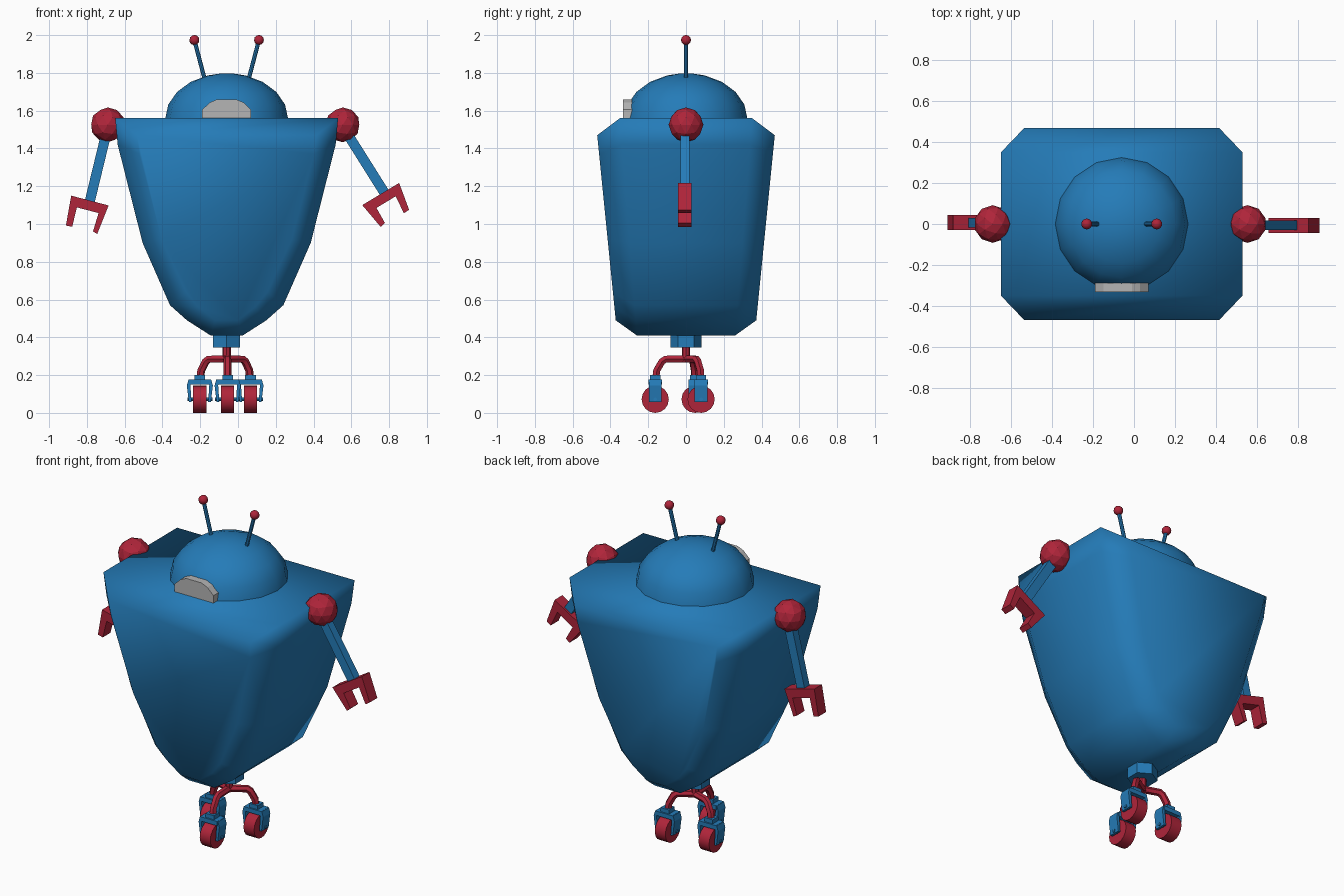
import bpy, bmesh, math
from mathutils import Vector

if "Cube" in bpy.data.objects:
    bpy.data.objects.remove(bpy.data.objects["Cube"])

CX = -0.06  # body axis


def material(name, rgb):
    m = bpy.data.materials.new(name)
    m.diffuse_color = (*rgb, 1)
    m.use_nodes = True
    m.node_tree.nodes["Principled BSDF"].inputs["Base Color"].default_value = m.diffuse_color
    return m


BLUE = material("blue", (0.018, 0.20, 0.48))
RED = material("red", (0.43, 0.018, 0.042))
GREY = material("light grey", (0.46, 0.46, 0.46))


def finish(name, bm, mat, angle=None):
    bmesh.ops.recalc_face_normals(bm, faces=bm.faces)
    me = bpy.data.meshes.new(name)
    bm.to_mesh(me)
    bm.free()
    me.materials.append(mat)
    ob = bpy.data.objects.new(name, me)
    bpy.context.collection.objects.link(ob)
    if angle is not None:
        bpy.ops.object.select_all(action='DESELECT')
        ob.select_set(True)
        bpy.context.view_layer.objects.active = ob
        bpy.ops.object.shade_smooth_by_angle(angle=math.radians(angle))
    return ob


def loft(name, rings, mat, angle=None):
    """Skin equal-length closed rings and cap both ends."""
    bm = bmesh.new()
    vs = [[bm.verts.new(p) for p in r] for r in rings]
    n = len(vs[0])
    for a, b in zip(vs, vs[1:]):
        for i in range(n):
            j = (i + 1) % n
            bm.faces.new((a[i], a[j], b[j], b[i]))
    bm.faces.new(vs[0])
    bm.faces.new(vs[-1])
    return finish(name, bm, mat, angle)


def prism(name, pts, y0, y1, mat):
    return loft(name, [[(x, y, z) for x, z in pts] for y in (y0, y1)], mat)


def rod(name, a, b, r, mat, seg=8, angle=40, spin=0.0):
    a, b = Vector(a), Vector(b)
    q = (b - a).to_track_quat('Z', 'Y')
    ring = [q @ Vector((r * math.cos(t), r * math.sin(t), 0))
            for t in (spin + 2 * math.pi * i / seg for i in range(seg))]
    return loft(name, [[a + p for p in ring], [b + p for p in ring]], mat, angle)


def bar(name, a, b, w, y0, y1, mat):
    """Square bar between two (x, z) points."""
    a, b = Vector(a), Vector(b)
    d = (b - a).normalized() * w / 2
    n = Vector((-d.y, d.x))
    return prism(name, [a + n, b + n, b - n, a - n], y0, y1, mat)


def box(name, c, s, mat):
    x, y, z = c
    w, d, h = (v / 2 for v in s)
    return prism(name, [(x - w, z - h), (x + w, z - h), (x + w, z + h), (x - w, z + h)],
                 y - d, y + d, mat)


def ball(name, c, r, sub, mat, angle=None):
    bm = bmesh.new()
    bmesh.ops.create_icosphere(bm, subdivisions=sub, radius=r)
    bmesh.ops.translate(bm, verts=bm.verts, vec=c)
    return finish(name, bm, mat, angle)


# Body: U-shaped profile, chamfered at front and back, deeper at the top
outer = [(.59, 1.56), (.577, 1.42), (.445, .90), (.30, .57), (.21, .49), (.085, .41)]
inner = [(.475, 1.47), (.462, 1.37), (.345, .92), (.215, .64), (.15, .56), (.06, .49)]


def y_outer(z):
    return .35 - .078 * (1.56 - z)


def y_inner(z):
    return .47 - .10 * (1.47 - z)


def body_ring(half, depth, side):
    pts = half + [(-x, z) for x, z in reversed(half)]
    return [(CX + x, side * depth(z), z) for x, z in pts]


loft("body", [body_ring(inner, y_inner, -1), body_ring(outer, y_outer, -1),
              body_ring(outer, y_outer, 1), body_ring(inner, y_inner, 1)], BLUE, 180)

# Dome head
rings = []
for t in (0, 18, 36, 54, 72, 84):
    c, s = math.cos(math.radians(t)), math.sin(math.radians(t))
    rings.append([(CX + .325 * c * math.cos(k * math.pi / 8),
                   .325 * c * math.sin(k * math.pi / 8), 1.558 + .24 * s) for k in range(16)])
loft("dome_head", rings, BLUE, 45)

# Face plate
prism("face_plate", [(-.19, 1.56), (-.19, 1.605), (-.15, 1.643), (-.11, 1.66), (-.01, 1.66),
                     (.03, 1.643), (.07, 1.605), (.07, 1.56)], -.333, -.287, GREY)

# Antennae, shoulders
for side, label in ((-1, "left"), (1, "right")):
    tip = (CX + side * .171, 0, 1.974)
    rod(label + "_antenna", (CX + side * .112, 0, 1.75), tip, .011, BLUE)
    ball(label + "_antenna_ball", tip, .027, 2, RED, 60)
    ball(label + "_shoulder", (-.0675 + side * .622, 0, 1.525), .092, 2, RED)

# Arms and claws
bar("left_arm", (-.69, 1.51), (-.787, 1.11), .053, -.018, .03, BLUE)
bar("right_arm", (.565, 1.50), (.785, 1.15), .053, -.03, .018, BLUE)
prism("left_claw", [(-.883, 1.15), (-.685, 1.098), (-.745, .948), (-.768, .96), (-.738, 1.058),
                    (-.853, 1.088), (-.878, .985), (-.911, .992)], -.03, .043, RED)
prism("right_claw", [(.853, 1.217), (.658, 1.10), (.755, .985), (.778, 1.005), (.733, 1.085),
                     (.835, 1.147), (.878, 1.057), (.906, 1.075)], -.043, .03, RED)

# Neck and stem
rod("neck", (CX, 0, .345), (CX, 0, .43), .083, BLUE, 6, 30, math.pi / 2)
rod("stem", (CX, 0, .27), (CX, 0, .36), .022, RED)


def leg(name, x, y):
    cu = bpy.data.curves.new(name, 'CURVE')
    cu.dimensions = '3D'
    cu.bevel_depth, cu.bevel_resolution, cu.use_fill_caps = .021, 1, True
    sp = cu.splines.new('POLY')
    path = [(0, .285), (.66, .285), (.78, .272), (.95, .225), (.98, .185)]
    sp.points.add(len(path) - 1)
    for p, (f, z) in zip(sp.points, path):
        p.co = (CX + (x - CX) * f, y * f, z, 1)
    tmp = bpy.data.objects.new(name + "_curve", cu)
    bpy.context.collection.objects.link(tmp)
    bpy.context.view_layer.update()
    bm = bmesh.new()
    bm.from_mesh(bpy.data.meshes.new_from_object(
        tmp.evaluated_get(bpy.context.evaluated_depsgraph_get())))
    bpy.data.objects.remove(tmp)
    finish(name, bm, RED, 50)


# Three caster legs
for label, x, y in (("front", -.055, -.163), ("left", -.202, .048), ("right", .066, .08)):
    leg(label + "_leg", x, y)
    rod(label + "_wheel", (x - .035, y, .072), (x + .035, y, .072), .072, RED, 16, 40)
    rod(label + "_axle", (x - .066, y, .072), (x + .066, y, .072), .01, BLUE)
    box(label + "_fork_top", (x, y, .164), (.112, .072, .026), BLUE)
    box(label + "_caster_mount", (x, y, .188), (.056, .054, .026), BLUE)
    for s in (-1, 1):
        pts = [(.044, .176), (.06, .176), (.069, .145), (.058, .057), (.044, .057), (.05, .145)]
        prism(label + "_fork_" + ("a" if s < 0 else "b"),
              [(x + s * px, pz) for px, pz in pts], y - .034, y + .034, BLUE)
